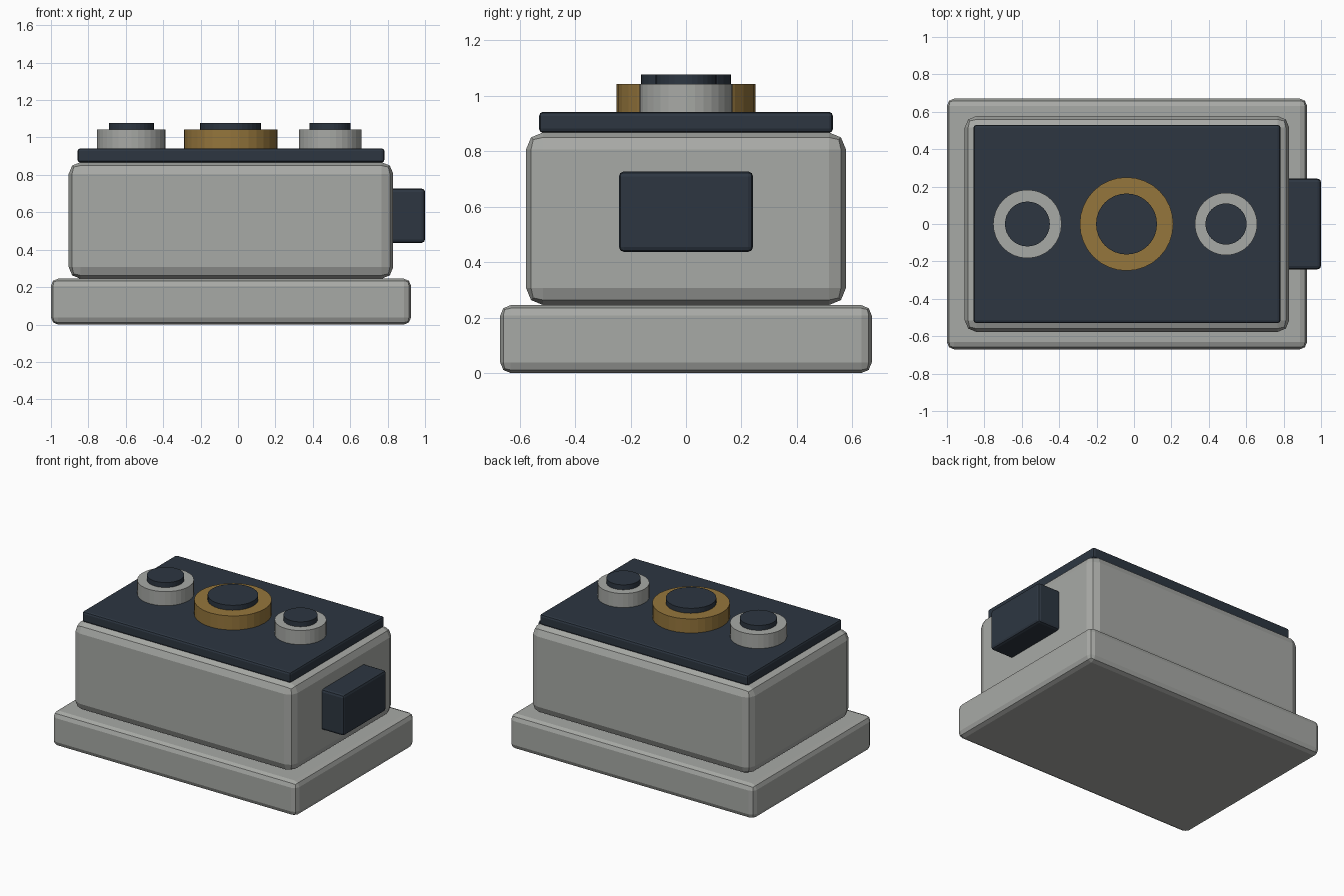
import bpy

cube = bpy.data.objects.get("Cube")
if cube:
    bpy.data.objects.remove(cube, do_unlink=True)


def material(name, rgb):
    m = bpy.data.materials.new(name)
    m.use_nodes = True
    m.diffuse_color = (*rgb, 1)
    m.node_tree.nodes["Principled BSDF"].inputs["Base Color"].default_value = (*rgb, 1)
    return m


grey = material("warm grey", (0.39, 0.40, 0.38))
navy = material("dark navy", (0.026, 0.037, 0.053))
brass = material("brass", (0.30, 0.18, 0.045))


def box(name, low, high, bevel, mat):
    """Rounded box between two opposite corners."""
    center = [(a + b) / 2 for a, b in zip(low, high)]
    bpy.ops.mesh.primitive_cube_add(size=1, location=center)
    ob = bpy.context.object
    ob.name = name
    ob.scale = [b - a for a, b in zip(low, high)]
    bpy.ops.object.transform_apply(location=False, rotation=False, scale=True)
    mod = ob.modifiers.new("rounded edges", "BEVEL")
    mod.width = bevel
    mod.segments = 2
    ob.data.materials.append(mat)
    return ob


def disc(name, x, radius, bottom, top, mat):
    """Upright cylinder on the centre line."""
    bpy.ops.mesh.primitive_cylinder_add(
        vertices=32, radius=radius, depth=top - bottom,
        location=(x, 0, (bottom + top) / 2))
    ob = bpy.context.object
    ob.name = name
    ob.data.materials.append(mat)


# Housing
box("base", (-1, -0.67, 0), (0.925, 0.67, 0.245), 0.038, grey)
box("body", (-0.905, -0.577, 0.245), (0.83, 0.577, 0.868), 0.062, grey)
box("top_plate", (-0.858, -0.53, 0.866), (0.783, 0.53, 0.942), 0.015, navy)
box("side_block", (0.79, -0.242, 0.437), (1, 0.242, 0.727), 0.018, navy)

# Collars with raised dark caps
for name, x, collar, cap, mat in (
        ("right", -0.57, 0.183, 0.12, grey),
        ("center", -0.04, 0.25, 0.163, brass),
        ("left", 0.492, 0.167, 0.11, grey)):
    disc(name + "_collar", x, collar, 0.93, 1.042, mat)
    disc(name + "_cap", x, cap, 1.03, 1.077, navy)
